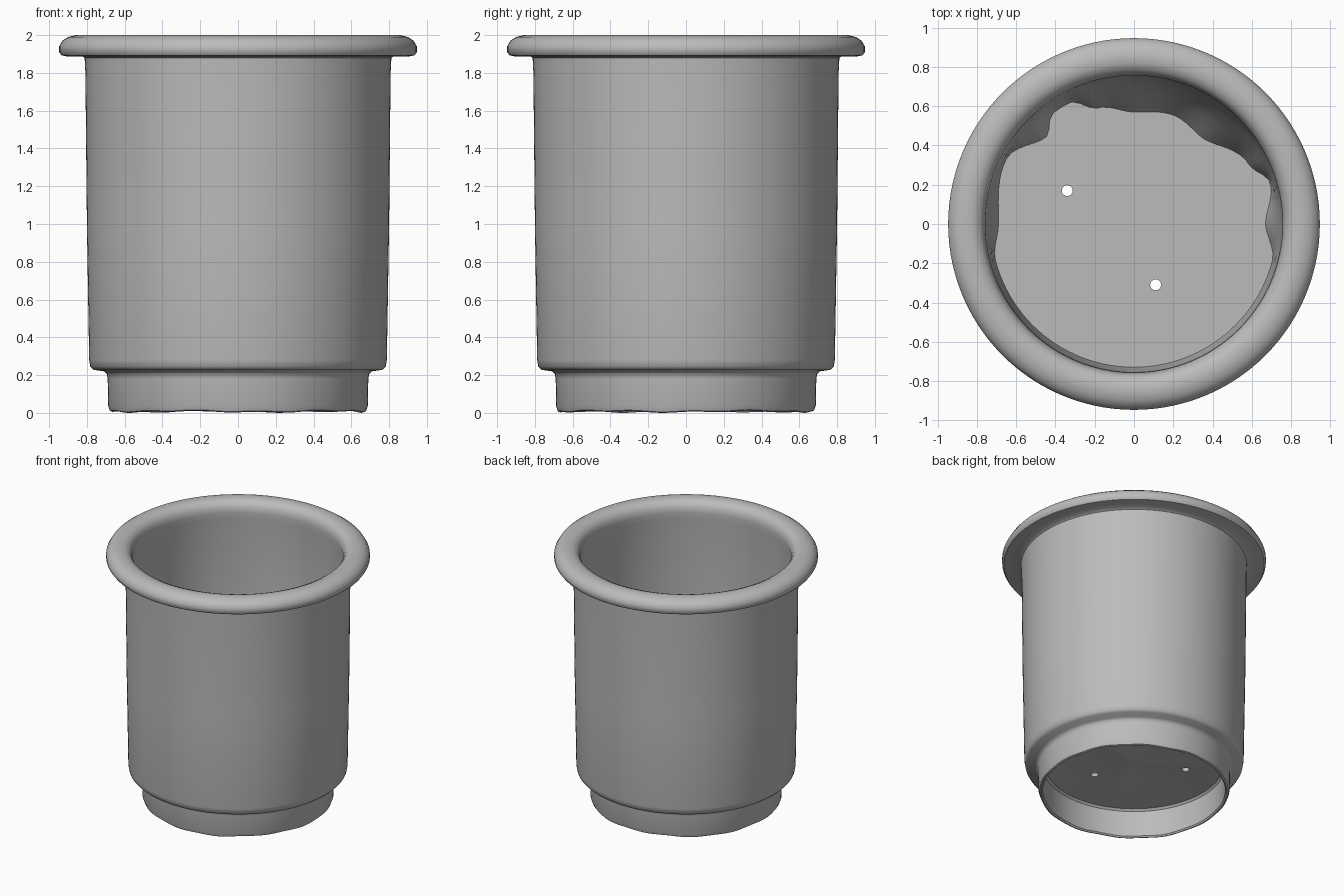
import bpy, bmesh, math
from math import sin, cos, pi

cube = bpy.data.objects.get("Cube")
if cube:
    bpy.data.objects.remove(cube, do_unlink=True)

SEGMENTS = 120

grey = bpy.data.materials.new("plain grey")
grey.use_nodes = True
colour = (0.5, 0.5, 0.5, 1)
grey.diffuse_color = colour
grey.node_tree.nodes["Principled BSDF"].inputs["Base Color"].default_value = colour

# Uneven edge of the inside floor: angle in degrees, radius
FLOOR_EDGE = [(0, .68), (17, .735), (27, .67), (52, .57), (70, .6), (90, .58),
              (108, .63), (118, .71), (126, .71), (135, .64), (153, .74),
              (180, .7), (195, .74), (345, .74), (360, .68)]


def floor_radius(angle):
    deg = math.degrees(angle) % 360
    for (a, r), (b, s) in zip(FLOOR_EDGE, FLOOR_EDGE[1:]):
        if a <= deg <= b:
            t = (deg - a) / (b - a)
            t = t * t * (3 - 2 * t)
            return r + (s - r) * t


def bulge(amount):
    """Pull the inner wall toward the uneven floor edge."""
    return lambda r, z, a: (r - amount * (0.745 - floor_radius(a)), z)


def foot_wave(r, z, a):
    return r, z + 0.006 * (1 + sin(9 * a) * cos(4 * a + 1))


def lobes(r, z, a):
    return r, z + 0.015 * sin(pi * r / 0.66) * abs(sin(1.5 * (a - 0.75 * pi)))


# Closed profile from the floor centre, up the inside, over the lip and down
profile = [(0, .27, None), (.3, .27, None), (.5, .27, None),
           (.735, .27, bulge(1)), (.74, .32, bulge(.85)), (.742, .42, bulge(.5)),
           (.745, .55, bulge(.15)), (.75, .7, None), (.765, 1.86, None),
           (.757, 1.91, None), (.765, 1.95, None), (.785, 1.982, None),
           (.82, 1.997, None), (.86, 2, None), (.9, 1.99, None),
           (.93, 1.97, None), (.947, 1.94, None), (.947, 1.91, None),
           (.935, 1.893, None), (.91, 1.888, None), (.83, 1.892, None),
           (.812, 1.88, None), (.808, 1.8, None), (.8, 1.0, None),
           (.788, .28, None), (.782, .245, None), (.765, .228, None),
           (.71, .22, None), (.694, .205, None), (.69, .18, None),
           (.687, .03, foot_wave), (.678, .005, foot_wave),
           (.665, 0, foot_wave), (.655, .01, foot_wave),
           (.655, .22, None), (.64, .235, None),
           (.5, .235, lobes), (.3, .235, lobes), (.12, .235, lobes), (0, .235, None)]


def lathe(name, rows):
    bm = bmesh.new()
    rings = []
    for r, z, warp in rows:
        if r == 0:
            rings.append([bm.verts.new((0, 0, z))] * SEGMENTS)
            continue
        ring = []
        for i in range(SEGMENTS):
            a = 2 * pi * i / SEGMENTS
            rr, zz = warp(r, z, a) if warp else (r, z)
            ring.append(bm.verts.new((rr * cos(a), rr * sin(a), zz)))
        rings.append(ring)
    for low, high in zip(rings, rings[1:]):
        for i in range(SEGMENTS):
            j = (i + 1) % SEGMENTS
            corners = list(dict.fromkeys([low[i], low[j], high[j], high[i]]))
            bm.faces.new(corners)
    bmesh.ops.recalc_face_normals(bm, faces=bm.faces)
    mesh = bpy.data.meshes.new(name)
    bm.to_mesh(mesh)
    bm.free()
    obj = bpy.data.objects.new(name, mesh)
    bpy.context.collection.objects.link(obj)
    mesh.materials.append(grey)
    return obj


pot = lathe("pot", profile)

# Two drain holes through the floor
for x, y in [(-.34, .17), (.11, -.31)]:
    bpy.ops.mesh.primitive_cylinder_add(vertices=16, radius=.028, depth=.2,
                                        location=(x, y, .25))
    cutter = bpy.context.object
    cutter.name = "drain_hole_cutter"
    cutter.hide_render = True
    cutter.data.materials.append(grey)
    cut = pot.modifiers.new("drain hole", 'BOOLEAN')
    cut.operation = 'DIFFERENCE'
    cut.solver = 'EXACT'
    cut.object = cutter
    bpy.ops.object.select_all(action='DESELECT')
    pot.select_set(True)
    bpy.context.view_layer.objects.active = pot
    bpy.ops.object.modifier_apply(modifier=cut.name)
    bpy.data.objects.remove(cutter, do_unlink=True)

bpy.ops.object.shade_smooth_by_angle(angle=math.radians(40))
